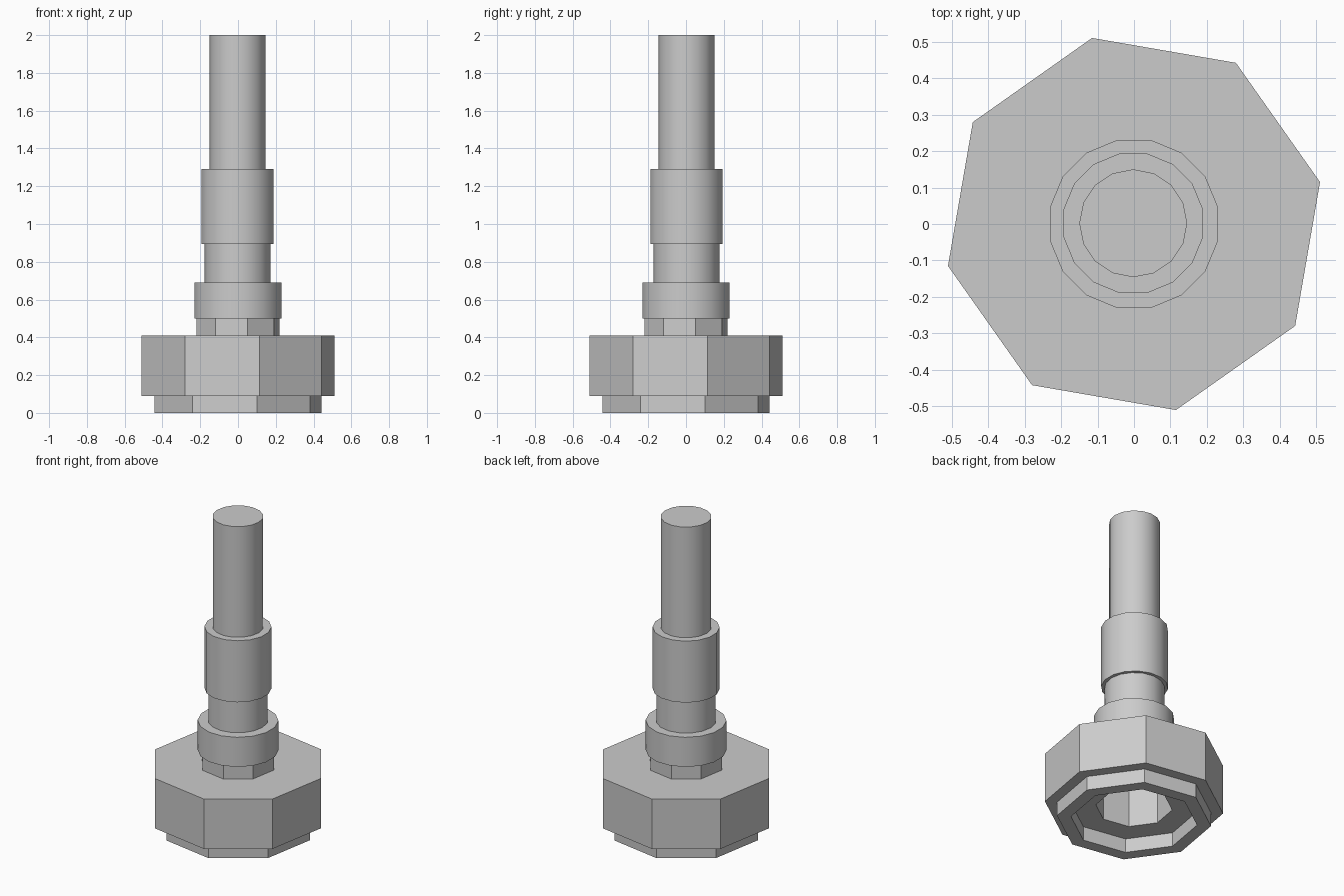
import bpy
import bmesh
import math

if "Cube" in bpy.data.objects:
    bpy.data.objects.remove(bpy.data.objects["Cube"], do_unlink=True)

grey = bpy.data.materials.new("plain grey")
grey.use_nodes = True
COLOUR = (0.6, 0.6, 0.6, 1)
grey.diffuse_color = COLOUR
grey.node_tree.nodes["Principled BSDF"].inputs["Base Color"].default_value = COLOUR

OCT_TURN = 12.7


def turned(name, profile, sides, turn, smooth=False, closed=False, centre=(0, 0)):
    """Sweep (radius, z) points round z; open profiles get end caps."""
    bm = bmesh.new()
    rings = []
    for r, z in profile:
        angles = [math.radians(turn) + math.tau * i / sides for i in range(sides)]
        rings.append([bm.verts.new((r * math.cos(a), r * math.sin(a), z)) for a in angles])
    pairs = list(zip(rings, rings[1:]))
    if closed:
        pairs.append((rings[-1], rings[0]))
    else:
        bm.faces.new(rings[0])
        bm.faces.new(rings[-1])
    for low, high in pairs:
        for i in range(sides):
            j = (i + 1) % sides
            bm.faces.new((low[i], low[j], high[j], high[i]))
    bmesh.ops.recalc_face_normals(bm, faces=bm.faces)
    mesh = bpy.data.meshes.new(name)
    bm.to_mesh(mesh)
    bm.free()
    mesh.materials.append(grey)
    obj = bpy.data.objects.new(name, mesh)
    obj.location = (*centre, 0)
    bpy.context.collection.objects.link(obj)
    if smooth:
        bpy.ops.object.select_all(action="DESELECT")
        obj.select_set(True)
        bpy.context.view_layer.objects.active = obj
        bpy.ops.object.shade_smooth_by_angle(angle=math.radians(40))
    return obj


# Octagonal base: flange, foot rim, recess, deep bore and neck in one shell
turned("base_flange", [(0.225, 0.50), (0.225, 0.41), (0.523, 0.41), (0.523, 0.09),
                       (0.452, 0.09), (0.452, 0), (0.37, 0), (0.37, 0.09),
                       (0.224, 0.09), (0.224, 0.41)], 8, OCT_TURN)

# Round stem parts, stacked upward
turned("collar", [(0.235, 0.50), (0.235, 0.69)], 16, 11.25, smooth=True)
OFFSET = (-0.002, 0.002)
for name, radius, low, high, turn in (
        ("lower_shaft", 0.175, 0.69, 0.895, 0),
        ("sleeve", 0.195, 0.895, 1.29, 11.25),
        ("upper_shaft", 0.148, 1.29, 2.0, 0)):
    turned(name, [(radius, low), (radius, high)], 16, turn, smooth=True, centre=OFFSET)
